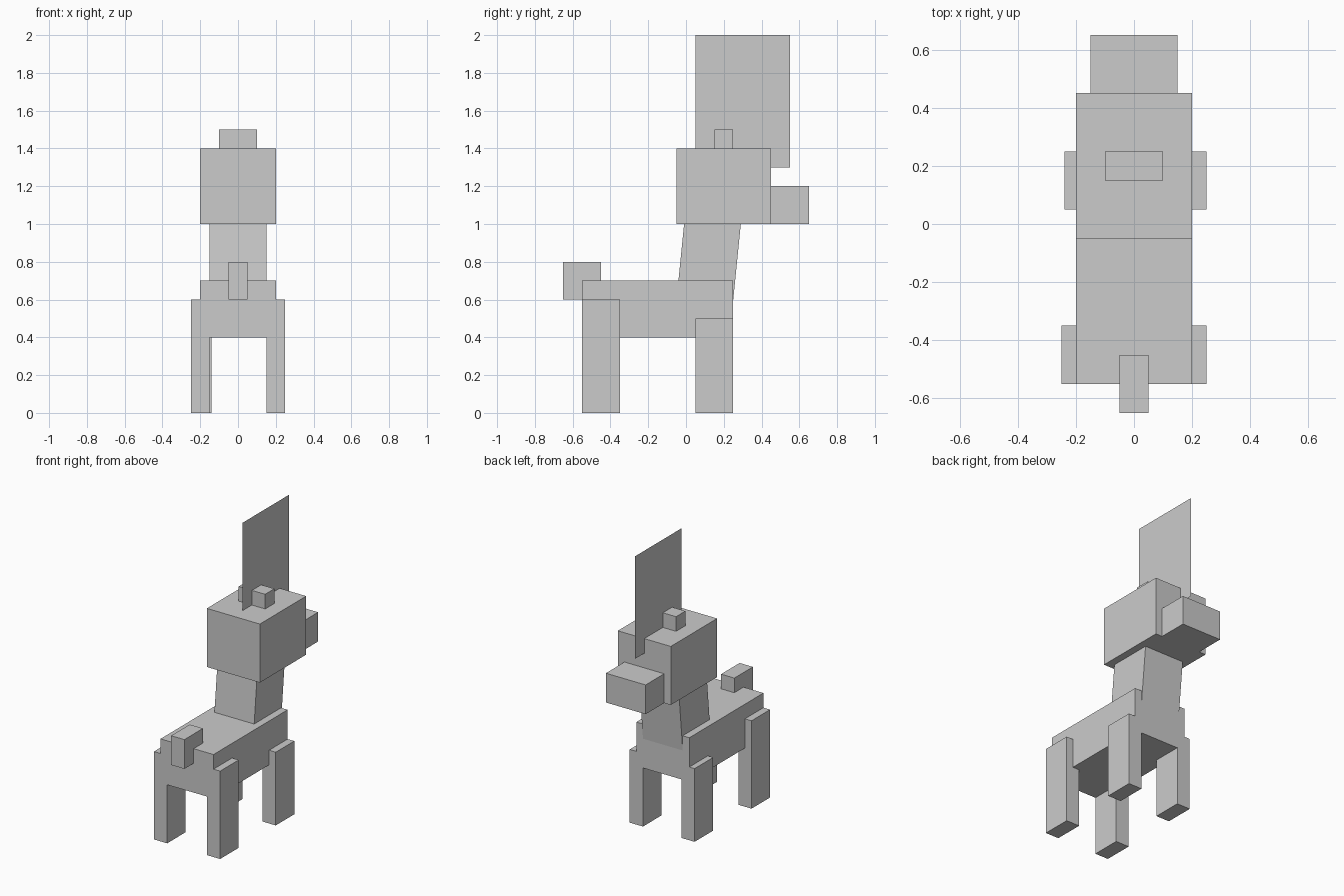
import bpy

if "Cube" in bpy.data.objects:
    bpy.data.objects.remove(bpy.data.objects["Cube"])


def mesh_object(name, verts, faces):
    mesh = bpy.data.meshes.new(name)
    mesh.from_pydata(verts, [], faces)
    mesh.update()
    obj = bpy.data.objects.new(name, mesh)
    bpy.context.collection.objects.link(obj)
    return obj


def box(name, x, y, z, lean=0.0):
    """Box from (min, max) ranges; lean slides the top along y."""
    verts = [(px, py + (lean if k else 0.0), pz)
             for k, pz in enumerate(z) for py in y for px in x]
    faces = [(0, 2, 3, 1), (4, 5, 7, 6), (0, 1, 5, 4),
             (2, 6, 7, 3), (0, 4, 6, 2), (1, 3, 7, 5)]
    return mesh_object(name, verts, faces)


# Body, leaning neck and tail
box("body", (-0.2, 0.2), (-0.55, 0.25), (0.4, 0.7))
box("neck", (-0.15, 0.15), (-0.05, 0.25), (0.6, 1.1), lean=0.05)
box("tail", (-0.05, 0.05), (-0.65, -0.45), (0.6, 0.8))

# Head, snout and the block on top
box("head", (-0.2, 0.2), (-0.05, 0.45), (1.0, 1.4))
box("snout", (-0.15, 0.15), (0.45, 0.65), (1.0, 1.2))
box("head_top_block", (-0.1, 0.1), (0.15, 0.25), (1.4, 1.5))

# Legs: taller pair at the tail end, shorter pair at the head end
for side, x0, x1 in (("left", -0.25, -0.24), ("right", 0.15, 0.15)):
    box(f"tail_end_leg_{side}", (x0, x0 + 0.1), (-0.55, -0.35), (0.0, 0.6))
    box(f"head_end_leg_{side}", (x1, x1 + 0.1), (0.05, 0.25), (0.0, 0.5))

# Flat upright crest on the centre line
mesh_object("crest",
            [(0, 0.05, 1.3), (0, 0.55, 1.3), (0, 0.55, 2.0), (0, 0.05, 2.0)],
            [(0, 1, 2, 3)])
